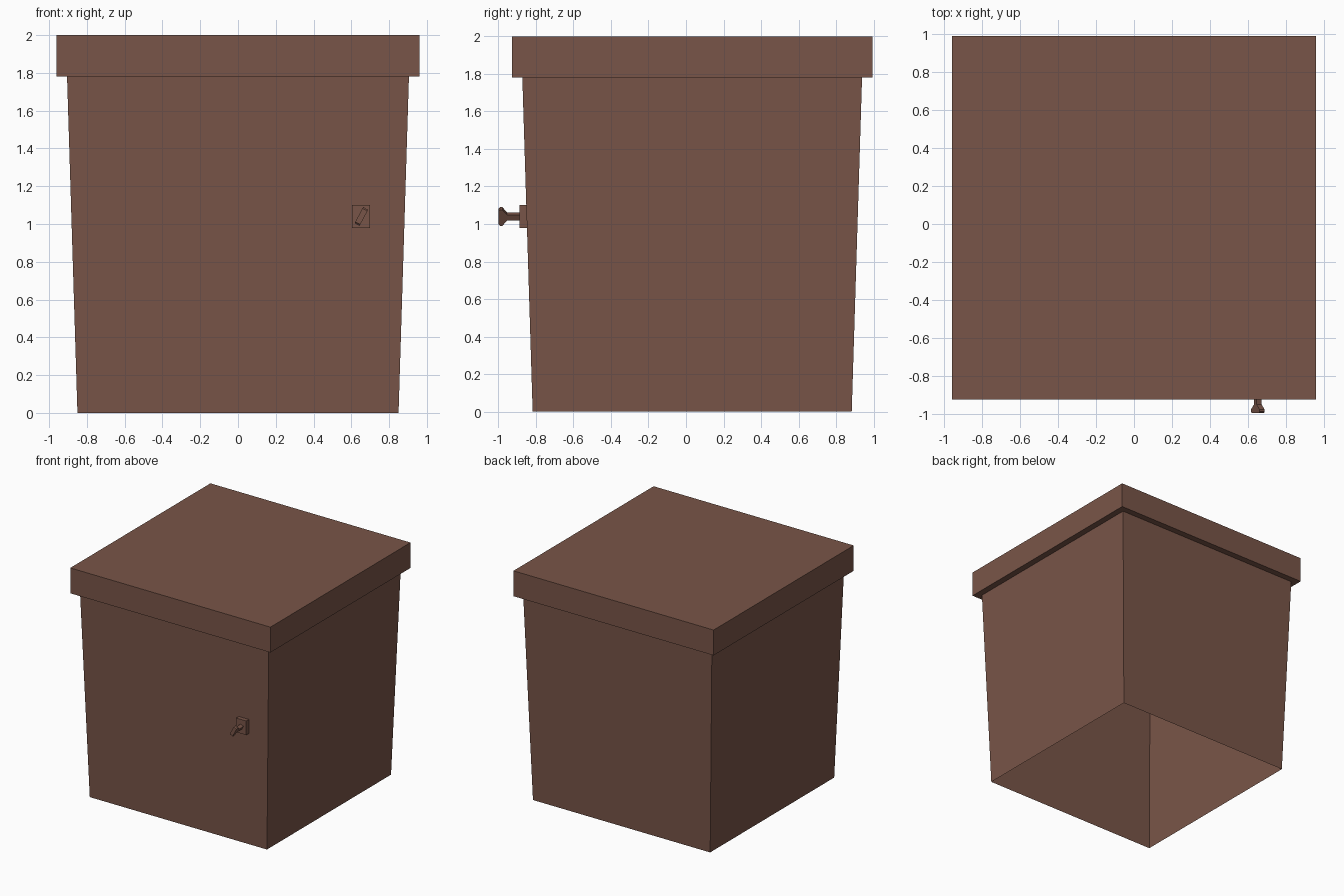
import bpy, bmesh, math
from mathutils import Matrix

if "Cube" in bpy.data.objects:
    bpy.data.objects.remove(bpy.data.objects["Cube"])

brown = bpy.data.materials.new("warm brown")
brown.diffuse_color = (0.191, 0.091, 0.065, 1)
brown.use_nodes = True
brown.node_tree.nodes["Principled BSDF"].inputs["Base Color"].default_value = brown.diffuse_color


def lofted(name, rings, matrix, cap_start, cap_end):
    """Join rectangular rings (half width, half depth, height) into a shell."""
    bm = bmesh.new()
    loops = [[bm.verts.new((sx * w, sy * d, h))
              for sx, sy in ((-1, -1), (1, -1), (1, 1), (-1, 1))]
             for w, d, h in rings]
    for a, b in zip(loops, loops[1:]):
        for i in range(4):
            j = (i + 1) % 4
            bm.faces.new((a[i], a[j], b[j], b[i]))
    if cap_start:
        bm.faces.new(loops[0][::-1])
    if cap_end:
        bm.faces.new(loops[-1])
    bm.transform(matrix)
    mesh = bpy.data.meshes.new(name)
    bm.to_mesh(mesh)
    bm.free()
    mesh.materials.append(brown)
    obj = bpy.data.objects.new(name, mesh)
    bpy.context.collection.objects.link(obj)
    return obj


# Tapered cabinet with open underside, stepping out into a lid
lofted("cabinet_and_lid",
       [(0.85, 0.85, 0), (0.905, 0.905, 1.78), (0.96, 0.96, 1.78), (0.96, 0.96, 2)],
       Matrix.Translation((0, 0.033, 0)), False, True)

# Lock parts are lofted outwards along -y
outward = Matrix.Rotation(math.radians(90), 4, 'X')

# Lock plate on the front
lofted("lock_plate", [(0.048, 0.061, 0.835), (0.048, 0.061, 0.887)],
       Matrix.Translation((0.652, 0, 1.04)) @ outward, True, True)

# Key: square shaft flaring into a tilted grip
tilt = Matrix.Rotation(math.radians(28), 4, 'Y')
lofted("key",
       [(0.015, 0.016, 0.88), (0.015, 0.016, 0.953), (0.015, 0.048, 0.978),
        (0.015, 0.048, 0.99), (0.015, 0.040, 0.998)],
       Matrix.Translation((0.653, 0, 1.04)) @ tilt @ outward, True, True)
